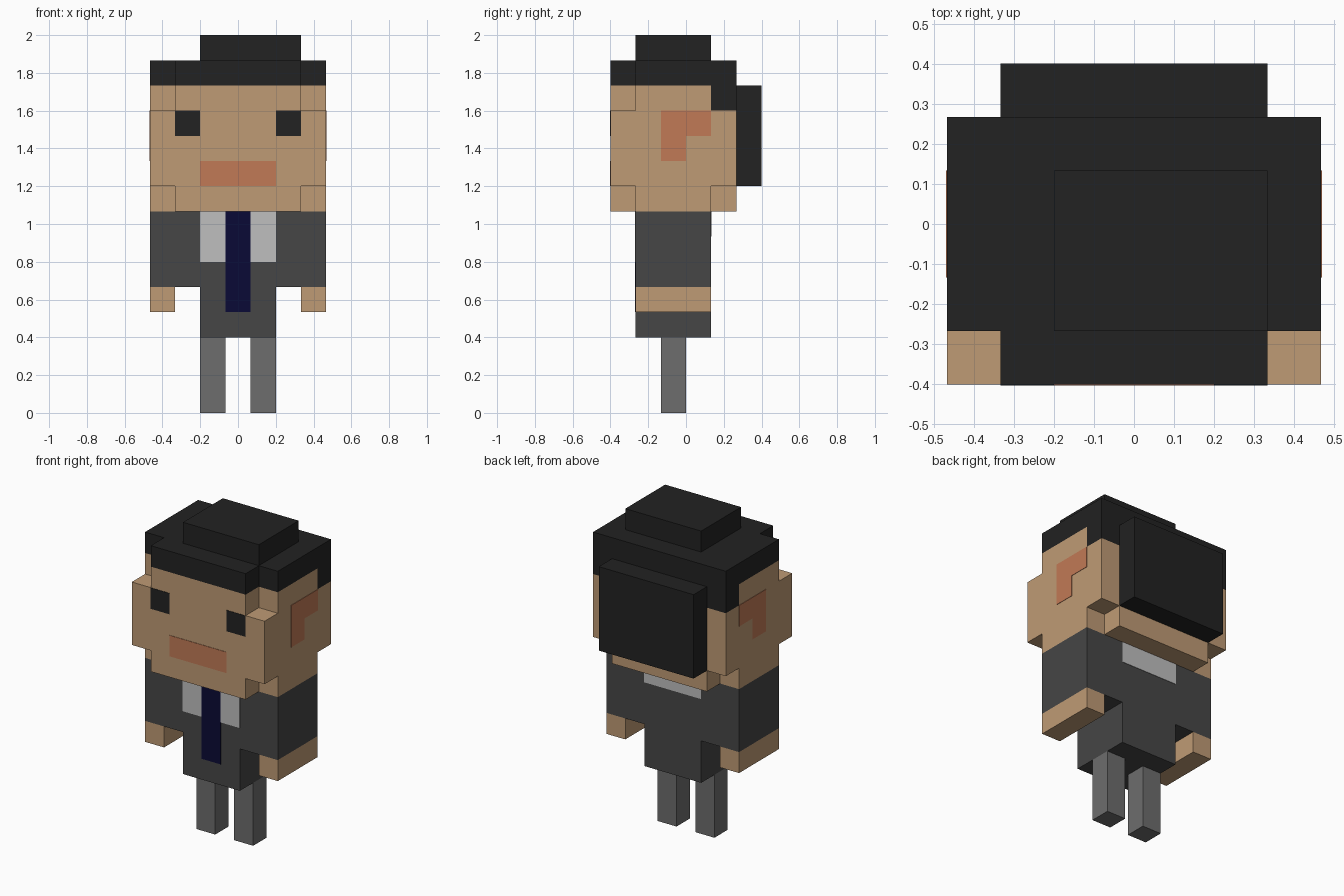
import bpy
import bmesh

cube = bpy.data.objects.get("Cube")
if cube:
    bpy.data.objects.remove(cube, do_unlink=True)

U = 2 / 15      # size of one block
T = 0.02        # thickness of painted plates, in blocks


def material(name, rgb):
    lin = [(c / 255 / 12.92) if c / 255 <= 0.04045 else ((c / 255 + 0.055) / 1.055) ** 2.4
           for c in rgb]
    m = bpy.data.materials.new(name)
    m.use_nodes = True
    m.diffuse_color = (*lin, 1)
    bsdf = m.node_tree.nodes["Principled BSDF"]
    bsdf.inputs["Base Color"].default_value = (*lin, 1)
    bsdf.inputs["Roughness"].default_value = 0.9
    return m


SKIN = material("skin", (191, 155, 117))
HAIR = material("black", (34, 34, 34))
SUIT = material("suit_grey", (70, 70, 70))
LEGS = material("trouser_grey", (109, 109, 109))
SHIRT = material("shirt_white", (191, 191, 191))
TIE = material("tie_navy", (10, 10, 54))
BLUSH = material("lip_orange", (193, 122, 86))


def prism(name, outline, axis, a, b, mat):
    """Extrude an outline (in blocks) along an axis from a to b."""
    place = {"x": lambda p, d: (d, p[0], p[1]),
             "y": lambda p, d: (p[0], d, p[1]),
             "z": lambda p, d: (p[0], p[1], d)}[axis]
    bm = bmesh.new()
    low, high = ([bm.verts.new([c * U for c in place(p, d)]) for p in outline] for d in (a, b))
    bm.faces.new(low)
    bm.faces.new(high)
    n = len(outline)
    for i in range(n):
        j = (i + 1) % n
        bm.faces.new((low[i], low[j], high[j], high[i]))
    bmesh.ops.recalc_face_normals(bm, faces=bm.faces)
    mesh = bpy.data.meshes.new(name)
    bm.to_mesh(mesh)
    bm.free()
    mesh.materials.append(mat)
    obj = bpy.data.objects.new(name, mesh)
    bpy.context.collection.objects.link(obj)
    return obj


def rect(u0, u1, v0, v1):
    return [(u0, v0), (u1, v0), (u1, v1), (u0, v1)]


def box(name, x, y, z, mat):
    return prism(name, rect(*x, *y), "z", *z, mat)


def mirrored(half):
    """Complete a right-half outline across the centre line."""
    return half + [(-u, v) for u, v in reversed(half)]


# Head in stacked layers with notched corners
notched = mirrored([(2.5, -3), (2.5, -2), (3.5, -2), (3.5, 1), (2.5, 1), (2.5, 2)])
prism("jaw", notched, "z", 8, 9, SKIN)
box("face", (-3.5, 3.5), (-3, 2), (9, 12), SKIN)
prism("forehead", notched, "z", 12, 13, SKIN)

# Hair
prism("hair_cap", mirrored([(2.5, -3), (2.5, -2), (3.5, -2), (3.5, 2)]), "z", 13, 14, HAIR)
box("hair_top", (-1.5, 2.5), (-2, 1), (14, 15), HAIR)
box("hair_back", (-2.5, 2.5), (2, 3), (9, 13), HAIR)

# Jacket with sleeves
prism("jacket", mirrored([(1.5, 3), (1.5, 5), (3.5, 5), (3.5, 8)]), "y", -2, 1, SUIT)

# Paired parts
ear = [(-1, 10), (0, 10), (0, 11), (1, 11), (1, 12), (-1, 12)]
for side, s in (("left", 1), ("right", -1)):
    def span(a, b):
        return tuple(sorted((s * a, s * b)))
    box(side + "_hair_corner", span(2.5, 3.5), (1, 2), (12, 13), HAIR)
    box(side + "_hand", span(2.5, 3.5), (-2, 1), (4, 5), SKIN)
    box(side + "_leg", span(0.5, 1.5), (-1, 0), (0, 3), LEGS)
    box(side + "_eye", span(1.5, 2.5), (-3 - T, -3), (11, 12), HAIR)
    box(side + "_shirt_front", span(0.5, 1.5), (-2 - T, -2), (6, 8), SHIRT)
    prism(side + "_ear", ear, "x", *span(3.5, 3.5 + T), BLUSH)

# Painted details
box("mouth", (-1.5, 1.5), (-3 - T, -3), (9, 10), BLUSH)
box("tie", (-0.5, 0.5), (-2 - T, -2), (4, 8), TIE)
box("collar_back", (-1.5, 1.5), (1, 1 + T), (7, 8), SHIRT)
